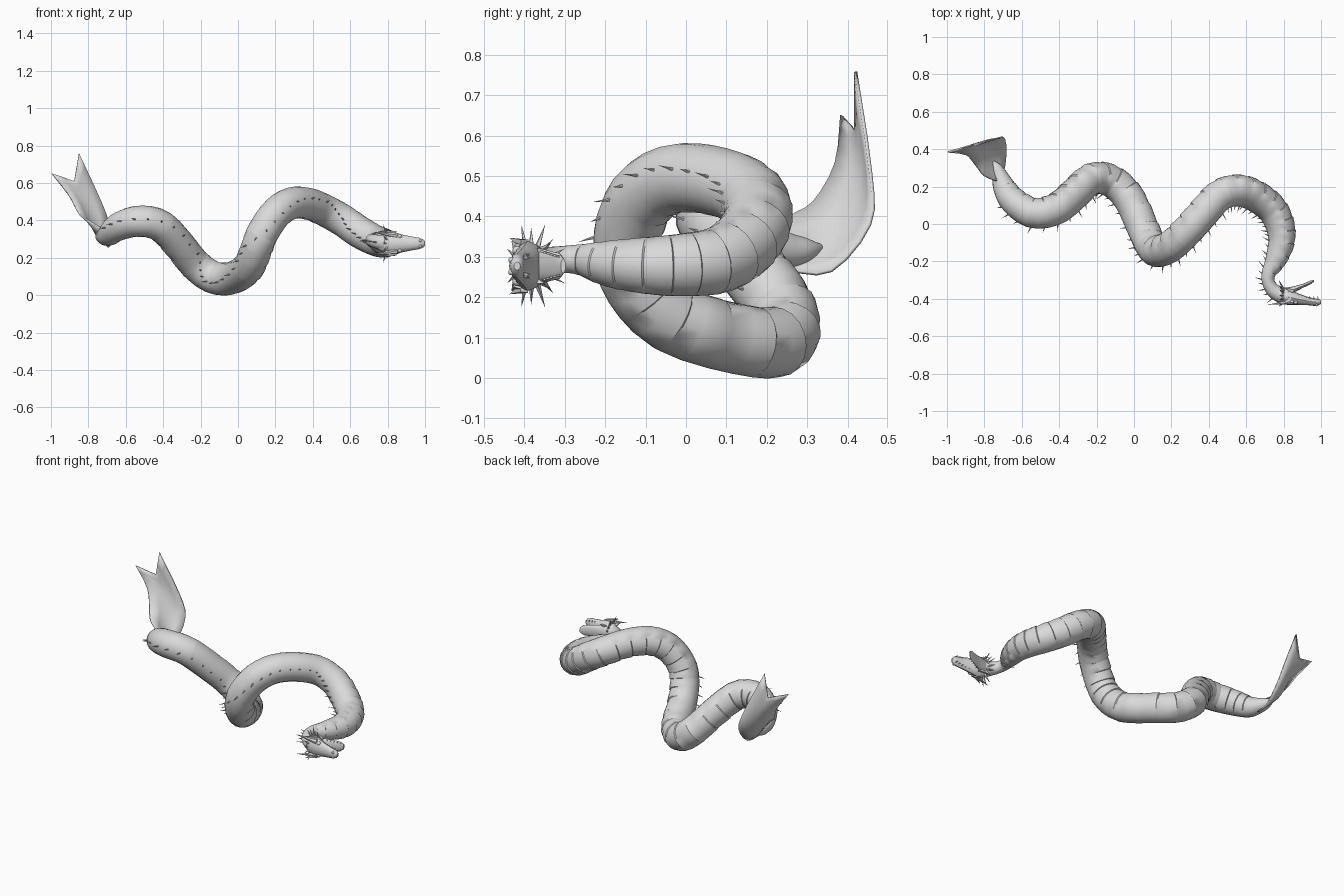
import bpy, bmesh, math
from mathutils import Vector

if "Cube" in bpy.data.objects:
    bpy.data.objects.remove(bpy.data.objects["Cube"], do_unlink=True)

GREY = (0.7, 0.7, 0.7, 1.0)
mat = bpy.data.materials.new("scale grey")
mat.use_nodes = True
mat.diffuse_color = GREY
mat.node_tree.nodes["Principled BSDF"].inputs["Base Color"].default_value = GREY
UP = Vector((0, 0, 1))


def finish(name, bm, angle=40):
    bmesh.ops.recalc_face_normals(bm, faces=bm.faces)
    mesh = bpy.data.meshes.new(name)
    bm.to_mesh(mesh)
    bm.free()
    mesh.materials.append(mat)
    ob = bpy.data.objects.new(name, mesh)
    bpy.context.collection.objects.link(ob)
    bpy.ops.object.select_all(action='DESELECT')
    ob.select_set(True)
    bpy.context.view_layer.objects.active = ob
    bpy.ops.object.shade_smooth_by_angle(angle=math.radians(angle))
    return ob


def spline(pts, t):
    """Smooth point on a path, t counted in control points."""
    i = min(max(int(t), 0), len(pts) - 2)
    f = t - i
    a, b, c, d = (Vector(pts[min(max(k, 0), len(pts) - 1)]) for k in range(i - 1, i + 3))
    return 0.5 * (2 * b + (c - a) * f + (2 * a - 5 * b + 4 * c - d) * f * f
                  + (3 * b - a - 3 * c + d) * f ** 3)


def skin(bm, rings):
    """Join rings of points into a closed tube."""
    rows = [[bm.verts.new(p) for p in ring] for ring in rings]
    n = len(rows[0])
    for r, q in zip(rows, rows[1:]):
        for k in range(n):
            bm.faces.new((r[k], r[(k + 1) % n], q[(k + 1) % n], q[k]))
    bm.faces.new(rows[0])
    bm.faces.new(rows[-1])


def spike(bm, base, tip, r, sides=5):
    base, tip = Vector(base), Vector(tip)
    axis = (tip - base).normalized()
    u = axis.orthogonal().normalized()
    v = axis.cross(u)
    ring = [bm.verts.new(base + r * (u * math.cos(a) + v * math.sin(a)))
            for a in (math.tau * k / sides for k in range(sides))]
    top = bm.verts.new(tip)
    for k in range(sides):
        bm.faces.new((ring[k], ring[(k + 1) % sides], top))
    bm.faces.new(ring)


# Body path from tail to head: x, y, z, radius
PATH = [(-.752, .335, .325, .006), (-.735, .30, .317, .03), (-.715, .25, .315, .046),
        (-.69, .19, .325, .062), (-.64, .12, .365, .075), (-.54, .06, .395, .083),
        (-.42, .08, .375, .086), (-.32, .16, .275, .086), (-.23, .24, .165, .086),
        (-.13, .235, .095, .088), (-.03, .145, .093, .088), (.052, -.03, .145, .087),
        (.095, -.12, .235, .086), (.13, -.145, .33, .086), (.20, -.115, .435, .086),
        (.28, -.04, .49, .086), (.37, .06, .49, .086), (.46, .155, .455, .086),
        (.56, .18, .40, .086), (.65, .15, .338, .086), (.735, .085, .293, .083),
        (.78, 0, .28, .079), (.79, -.09, .278, .072), (.76, -.19, .283, .058),
        (.72, -.265, .293, .038), (.72, -.315, .292, .034), (.75, -.36, .285, .039),
        (.80, -.385, .278, .045)]
LAST = len(PATH) - 1


def frame(t):
    """Centre, radius, tangent, back and side directions; the back tilts up on humps."""
    p = spline([q[:3] for q in PATH], t)
    r = spline([(q[3], 0, 0) for q in PATH], t).x
    e = 0.02
    tan = (spline([q[:3] for q in PATH], min(t + e, LAST))
           - spline([q[:3] for q in PATH], max(t - e, 0))).normalized()
    dorsal = tan.cross(UP).normalized() + UP * (p.z - .28) * 1.2
    dorsal = (dorsal - tan * dorsal.dot(tan)).normalized()
    return p, r, tan, dorsal, dorsal.cross(tan)


# Body with stepped belly plates
bm = bmesh.new()
rings = []
PLATES, SIDES = 44, 18
for i in range(PLATES):
    for f, dip in ((0, 0), (.5, .015), (.95, .06)):
        t = (i + f) / PLATES * LAST
        p, r, tan, d, s = frame(t)
        if not 3 < t < LAST - 3:
            dip = 0
        ring = []
        for k in range(SIDES):
            a = math.tau * k / SIDES
            belly = min(1, max(0, -.05 - math.cos(a)) * 2)
            ring.append(p + r * (1 - dip * belly) * (d * math.cos(a) + s * math.sin(a)))
        rings.append(ring)
p, r, tan, d, s = frame(LAST)
rings.append([p + r * (d * math.cos(math.tau * k / SIDES) + s * math.sin(math.tau * k / SIDES))
              for k in range(SIDES)])
skin(bm, rings)
finish("body", bm, 40)

# Spines along the back, swept towards the tail
bm = bmesh.new()
COUNT = 56
for i in range(COUNT):
    t = 3.8 + (LAST - 4.6) * i / (COUNT - 1)
    p, r, tan, d, s = frame(t)
    size = .038 if i % 2 else .022
    spike(bm, p + d * (r - .006), p + d * (r + size) - tan * .016, .005)
finish("back_spines", bm)

# Cupped, forked tail fin
LEFT = [(-.735, .23, .36), (-.80, .258, .40), (-.848, .315, .435), (-.90, .37, .53), (-.995, .385, .65)]
MID = [(-.73, .28, .295), (-.765, .36, .335), (-.785, .41, .405), (-.815, .435, .50), (-.875, .42, .61)]
RIGHT = [(-.70, .26, .265), (-.685, .36, .265), (-.69, .455, .38), (-.735, .457, .51), (-.85, .42, .758)]
bm = bmesh.new()
grid = []
for i in range(13):
    t = i / 3
    a, b, c = (spline(col, t) for col in (LEFT, MID, RIGHT))
    row = [a, (a + b) / 2, b, (b + c) / 2, c]
    bulge = .01 * math.sin(math.pi * i / 12)
    for k in (1, 3):
        row[k] = row[k] + Vector((.3, .6, -.5)) * bulge
    grid.append([bm.verts.new(q) for q in row])
for r0, r1 in zip(grid, grid[1:]):
    for k in range(4):
        bm.faces.new((r0[k], r0[k + 1], r1[k + 1], r1[k]))
fin = finish("tail_fin", bm, 60)
mod = fin.modifiers.new("thickness", 'SOLIDIFY')
mod.thickness = .008
mod.offset = 0

# Head: crown faces -y, the jaws open in the xy plane
ZC = .277


def loft_head(name, sections, sides=12):
    bm = bmesh.new()
    skin(bm, [[(x, y + hy * math.cos(math.tau * k / sides), ZC + hz * math.sin(math.tau * k / sides))
               for k in range(sides)] for x, y, hy, hz in sections])
    finish(name, bm)


loft_head("skull", [(.75, -.372, .03, .035), (.79, -.385, .043, .056), (.835, -.392, .042, .062),
                    (.875, -.402, .032, .048), (.93, -.412, .022, .037), (.965, -.418, .02, .031),
                    (.99, -.418, .016, .022), (1.0, -.418, .008, .01)])
loft_head("lower_jaw", [(.79, -.375, .03, .045), (.85, -.352, .018, .042), (.90, -.332, .011, .036),
                        (.94, -.314, .01, .032), (.962, -.304, .006, .018)])

# Ring of long thin spikes around the back of the head
bm = bmesh.new()
for k in range(16):
    a = math.tau * k / 16
    reach = 1 if k % 2 else .85
    c, s = math.cos(a), math.sin(a)
    spike(bm, (.80, -.383 + .036 * c, ZC + .045 * s),
          (.775, -.383 + (.09 if c > 0 else .065) * c * reach, ZC + .112 * s * reach), .008)
finish("head_spikes", bm)

# Brow horns, cheek plates, eyes, nostrils and teeth in mirrored pairs
horns, eyes, teeth = bmesh.new(), bmesh.new(), bmesh.new()
for m in (-1, 1):
    spike(horns, (.85, -.415, ZC + m * .042), (.715, -.432, ZC + m * .062), .015, 6)
    spike(horns, (.84, -.40, ZC + m * .055), (.775, -.437, ZC + m * .07), .015, 4)
    spike(horns, (.85, -.36, ZC + m * .035), (.79, -.335, ZC + m * .058), .012, 4)
    for x, y, z, r in ((.865, -.418, .038, .012), (.975, -.432, .015, .008)):
        made = bmesh.ops.create_uvsphere(eyes, u_segments=10, v_segments=6, radius=r)
        bmesh.ops.translate(eyes, verts=made["verts"], vec=(x, y, ZC + m * z))
    for i in range(5):
        f = i / 4
        x = .90 + .085 * f
        z = ZC + m * (.032 - .014 * f)
        spike(teeth, (x, -.402, z), (x - .003, -.385, z), .004, 4)
        x = .875 + .075 * f
        z = ZC + m * (.034 - .01 * f)
        y = -.342 + .032 * f
        spike(teeth, (x, y - .004, z), (x + .003, y - .018, z), .0035, 4)
finish("horns_and_cheek_plates", horns)
finish("eyes_and_nostrils", eyes)
finish("teeth", teeth)
